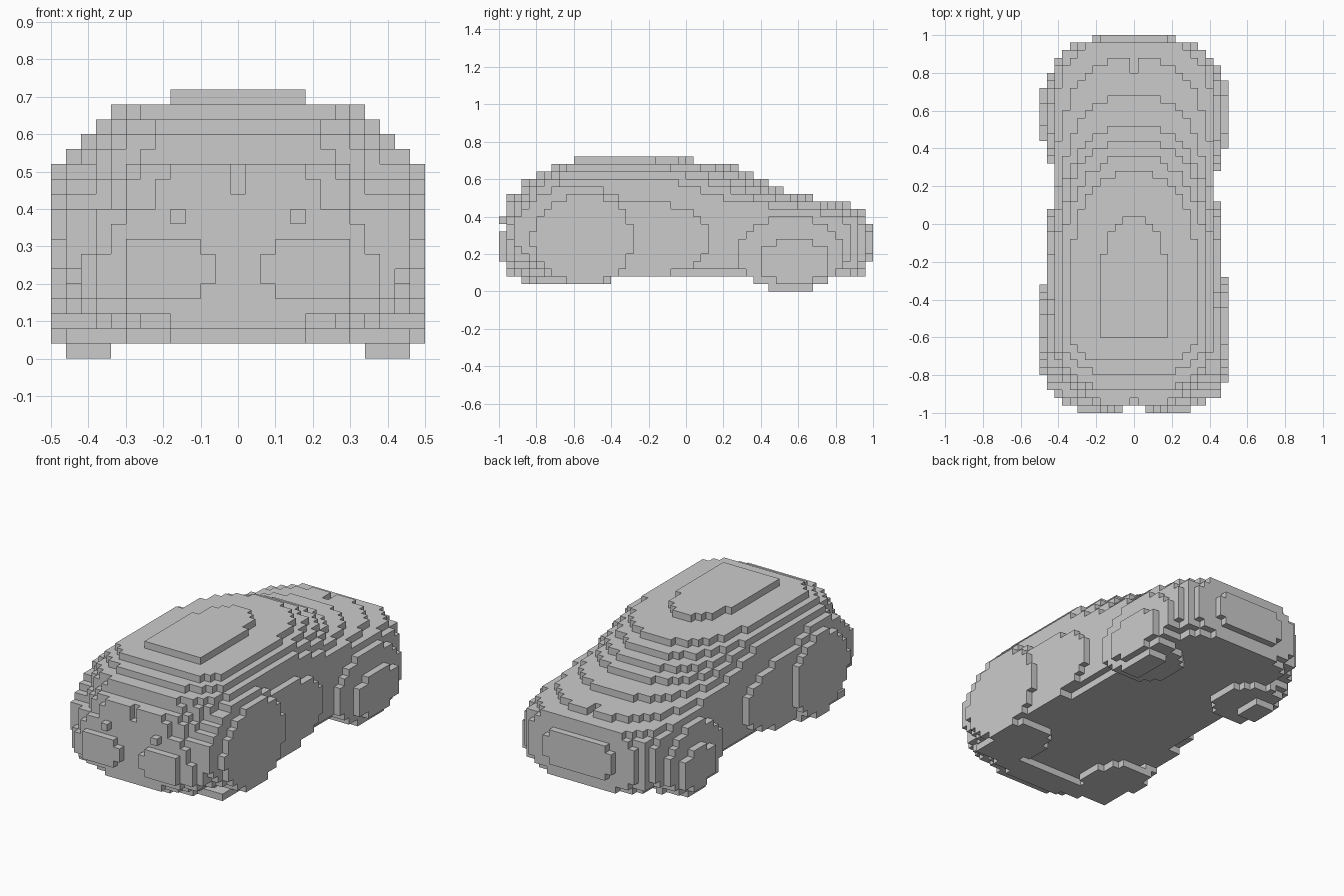
import bpy
import bmesh
from mathutils import Vector

cube = bpy.data.objects.get("Cube")
if cube:
    bpy.data.objects.remove(cube, do_unlink=True)

CELL = 0.04
NX, NY, NZ = 25, 50, 18
taken = {}

grey = bpy.data.materials.new("plain_grey")
grey.use_nodes = True
grey.diffuse_color = (0.6, 0.6, 0.6, 1)
grey.node_tree.nodes["Principled BSDF"].inputs["Base Color"].default_value = (0.6, 0.6, 0.6, 1)


def centre(i, j, k):
    return ((i + 0.5 - NX / 2) * CELL, (j + 0.5 - NY / 2) * CELL, (k + 0.5) * CELL)


def claim(name, rule):
    """Give every free cell that meets the rule to the named part."""
    for i in range(NX):
        for j in range(NY):
            for k in range(NZ):
                if (i, j, k) not in taken and rule(*centre(i, j, k), k):
                    taken[i, j, k] = name


def inside(u, v, cu, cv, ru, rv, n=2):
    return abs((u - cu) / ru) ** n + abs((v - cv) / rv) ** n < 1


def build(name):
    """Make the exposed block faces of one part."""
    bm = bmesh.new()
    for cell in [c for c in taken if taken[c] == name]:
        mid = Vector(centre(*cell))
        for axis in range(3):
            for sign in (-1, 1):
                step = list(cell)
                step[axis] += sign
                if tuple(step) in taken:
                    continue
                n, a, b = Vector(), Vector(), Vector()
                n[axis] = sign * CELL / 2
                a[(axis + 1) % 3] = CELL / 2
                b[(axis + 2) % 3] = sign * CELL / 2
                bm.faces.new([bm.verts.new(mid + n + o)
                              for o in (-a - b, a - b, a + b, b - a)])
    bmesh.ops.remove_doubles(bm, verts=bm.verts, dist=CELL / 10)
    mesh = bpy.data.meshes.new(name)
    bm.to_mesh(mesh)
    bm.free()
    mesh.materials.append(grey)
    obj = bpy.data.objects.new(name, mesh)
    bpy.context.scene.collection.objects.link(obj)


# Body terraces: front, back, half width, front power, back power, rear shoulder
LOW = (-0.96, 0.96, 0.42, 8.5, 6, 0.5)
terraces = {
    2: (-0.96, 0.96, 0.38, 3, 4, 0.4),
    3: (-0.96, 0.96, 0.42, 5, 5, 0.5),
    7: (-0.96, 0.96, 0.42, 6.5, 6, 0.5),
    8: (-0.96, 0.96, 0.42, 6, 6, 0.5),
    9: (-0.96, 0.96, 0.42, 5, 5, 0.5),
    10: (-0.96, 0.96, 0.42, 3.3, 4, 0.3),
    11: (-0.96, 0.88, 0.42, 3, 2.8, 0),
    12: (-0.96, 0.68, 0.42, 2.5, 2.5, -0.15),
    13: (-0.9, 0.52, 0.42, 3, 2.5, -0.25),
    14: (-0.88, 0.44, 0.42, 3, 2.5, -0.4),
    15: (-0.8, 0.36, 0.39, 3, 2.5, -0.4),
    16: (-0.72, 0.28, 0.34, 4, 2.5, -0.4),
    17: (-0.6, 0.04, 0.18, 8, 2, -0.3),
}


def in_body(x, y, z, k):
    front, back, wide, nf, nb, rear = terraces.get(k, LOW)
    nose = min(-0.5, front + 0.46) if k < 17 else -0.4
    if k < 2 or not front < y < back:
        return False
    # Shallow creases in the middle of the nose and the tail
    if k > 10 and (abs(x) < 0.02 and y < -0.92 or abs(x) < 0.04 and y > 0.82):
        return False
    t, n = 0, 2
    if y < nose:
        t, n = (nose - y) / (nose - front), nf
    elif y > rear:
        t, n = (y - rear) / (back - rear), nb
    return abs(x) < wide * (1 - t ** n) ** (1 / n)


claim("body", in_body)

# Chin under the nose
claim("chin", lambda x, y, z, k:
      k == 1 and y < -0.72 and inside(x, y, 0, -0.68, 0.44, 0.2, 2))

# Bulging side parts: y and z centre, y and z radius, inner and outer x
bulges = {
    "door": (-0.25, 0.28, 0.38, 0.2, 0.38, 0.46),
    "front_fender": (-0.58, 0.32, 0.33, 0.25, 0.34, 0.46),
    "front_wheel": (-0.55, 0.28, 0.275, 0.24, 0.42, 0.5),
    "rear_fender": (0.56, 0.2, 0.28, 0.2, 0.34, 0.46),
    "rear_wheel": (0.58, 0.16, 0.19, 0.125, 0.42, 0.5),
}
# The right side bulges a little less than the left
for side, s, less in (("left", 1, 0), ("right", -1, 0.04)):
    for part, (cy, cz, ry, rz, x0, x1) in bulges.items():
        claim(side + "_" + part, lambda x, y, z, k:
              x0 < s * x < x1 and inside(y, z, cy, cz, ry - less, rz - less / 4))
    # Pads under the wheels
    for part, py, pr in (("front_pad", -0.6, 0.21), ("rear_pad", 0.54, 0.2)):
        claim(side + "_" + part, lambda x, y, z, k:
              k == 1 and s * x < 0.46 and inside(s * x, y, 0.36, py, 0.18, pr))
    # Lamps and small studs on the nose
    claim(side + "_lamp", lambda x, y, z, k:
          y < -0.96 and inside(s * x, z, 0.19, 0.24, 0.12, 0.09, 2.6))
    claim(side + "_stud", lambda x, y, z, k:
          y < -0.96 and inside(s * x, z, 0.16, 0.38, 0.02, 0.02))

# Tail panel
claim("tail_panel", lambda x, y, z, k:
      y > 0.96 and inside(x, z, 0, 0.26, 0.23, 0.11, 2.4))

for part_name in sorted(set(taken.values())):
    build(part_name)
